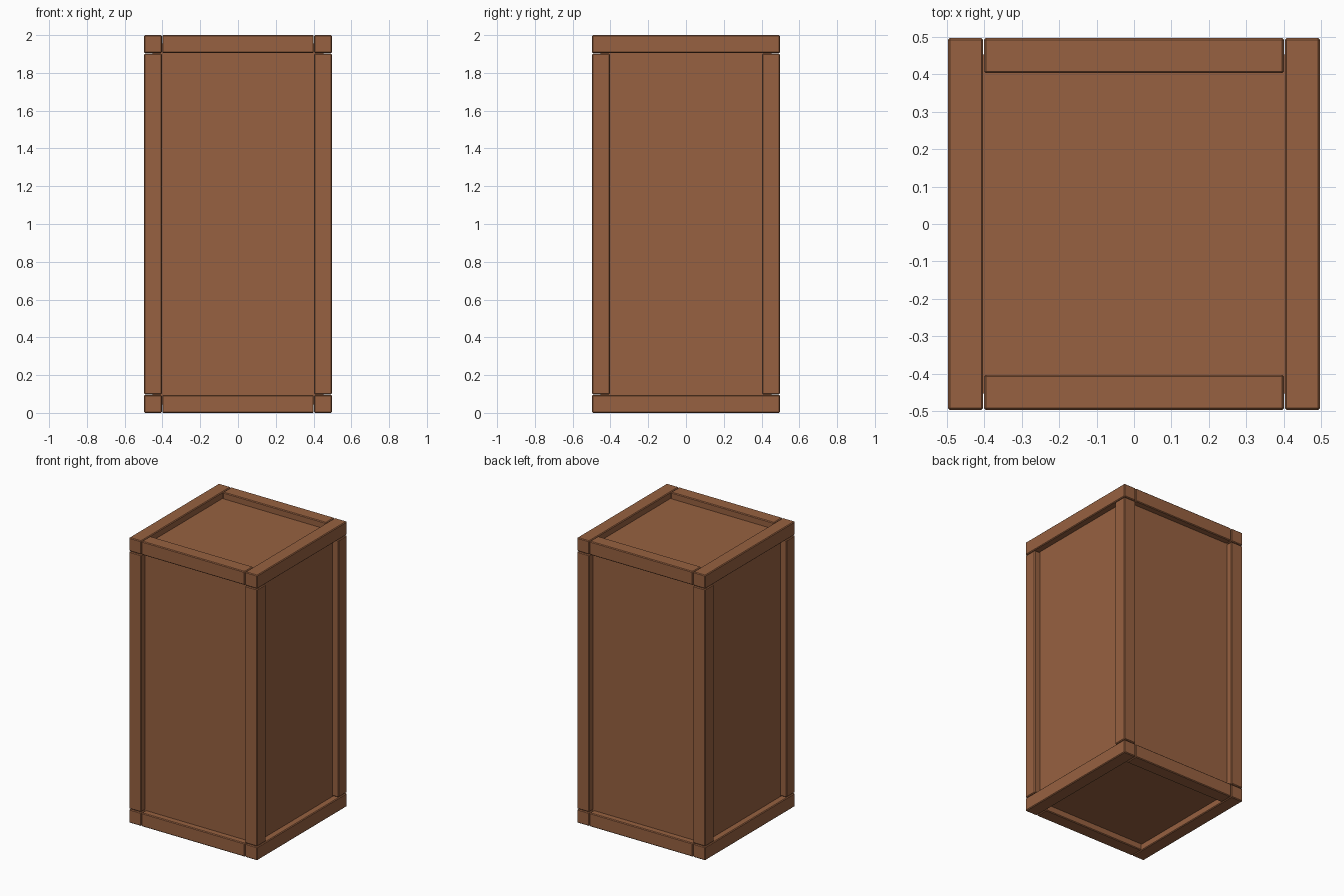
import bpy

if "Cube" in bpy.data.objects:
    bpy.data.objects.remove(bpy.data.objects["Cube"])

wood = bpy.data.materials.new("brown wood")
wood.diffuse_color = (0.31, 0.12, 0.052, 1)
wood.use_nodes = True
wood.node_tree.nodes["Principled BSDF"].inputs["Base Color"].default_value = wood.diffuse_color

H = 0.4975      # half width of the crate
I = 0.403       # inner edge of the beams
T = 2.0         # height
R = 0.095       # rail height
D = 0.045       # panel recess


def box(name, lo, hi, bevel=0.0):
    """Axis-aligned box between two corners, optionally with eased edges."""
    mid = [(a + b) / 2 for a, b in zip(lo, hi)]
    bpy.ops.mesh.primitive_cube_add(size=1, location=mid)
    ob = bpy.context.object
    ob.name = name
    ob.scale = [b - a for a, b in zip(lo, hi)]
    bpy.ops.object.transform_apply(location=False, rotation=False, scale=True)
    ob.data.materials.append(wood)
    if bevel:
        mod = ob.modifiers.new("eased edges", 'BEVEL')
        mod.width = bevel
        mod.segments = 1
    return ob


def span(s):
    """Beam extent on the negative or positive side."""
    return (I, H) if s > 0 else (-H, -I)


# Recessed panels: one closed core
box("panel_core", (-H + D, -H + D, D), (H - D, H - D, T - D))

# Top and bottom frames: full-length side rails, shorter cross rails between
for level, z0 in (("bottom", 0.0), ("top", T - R)):
    for s in (-1, 1):
        a, b = span(s)
        box(level + "_side_rail", (a, -H, z0), (b, H, z0 + R), 0.005)
        box(level + "_cross_rail", (-I + 0.002, a, z0), (I - 0.002, b, z0 + R), 0.005)

# Corner posts
for sx in (-1, 1):
    for sy in (-1, 1):
        (x0, x1), (y0, y1) = span(sx), span(sy)
        box("corner_post", (x0, y0, R + 0.003), (x1, y1, T - R - 0.003), 0.005)
